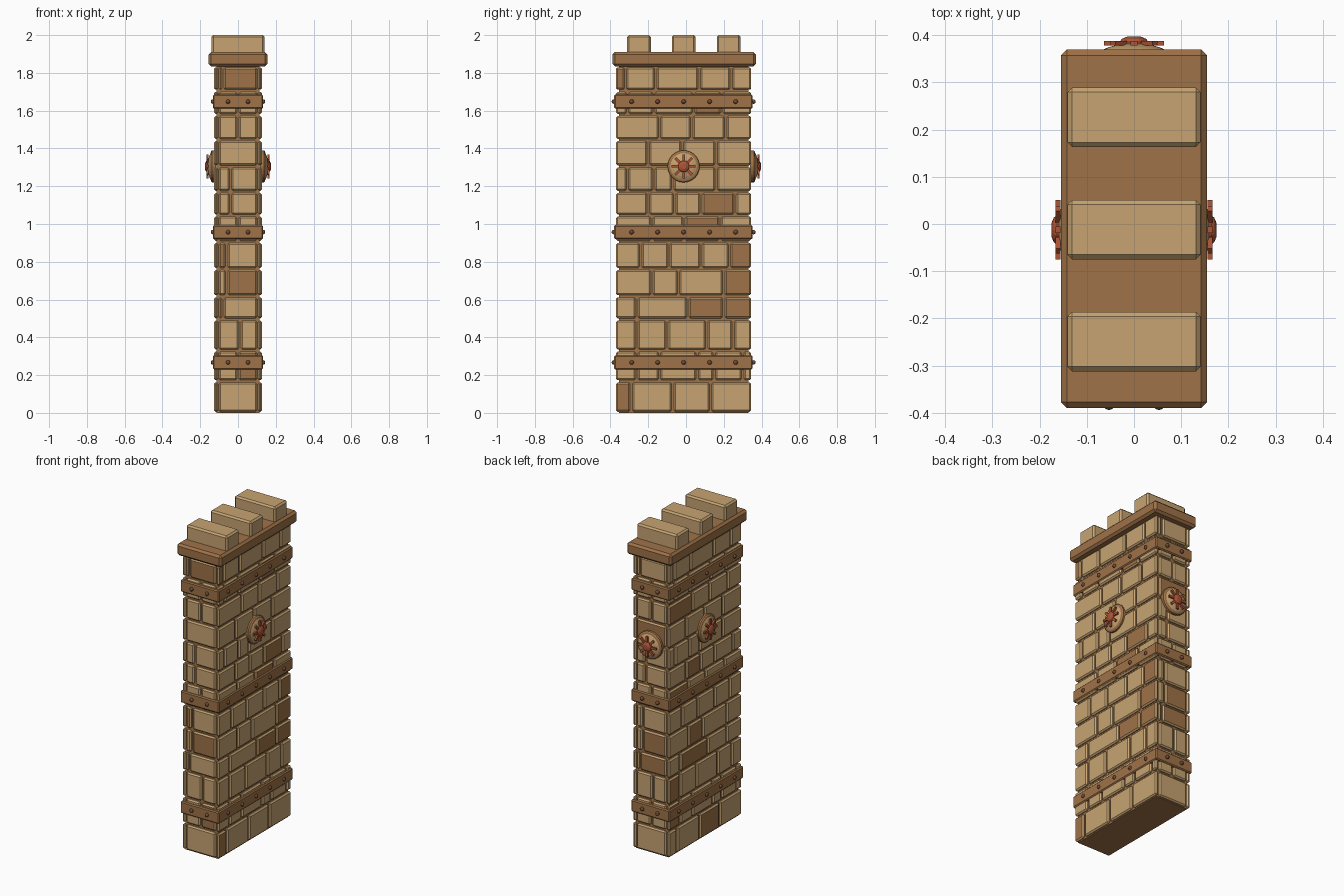
import bpy
import bmesh
import math
from mathutils import Matrix, Vector

old = bpy.data.objects.get("Cube")
if old:
    bpy.data.objects.remove(old, do_unlink=True)


def material(name, colour):
    mat = bpy.data.materials.new(name)
    mat.use_nodes = True
    mat.diffuse_color = (*colour, 1)
    bsdf = mat.node_tree.nodes["Principled BSDF"]
    bsdf.inputs["Base Color"].default_value = (*colour, 1)
    bsdf.inputs["Roughness"].default_value = 0.9
    return mat


TAN = material("tan stone", (0.57, 0.37, 0.17))
BROWN = material("brown stone", (0.35, 0.17, 0.065))
RIVET = material("dark rivet", (0.17, 0.075, 0.035))
RUST = material("rust metal", (0.42, 0.09, 0.035))


def finish(name, bm, *mats):
    mesh = bpy.data.meshes.new(name)
    bmesh.ops.recalc_face_normals(bm, faces=bm.faces[:])
    bm.to_mesh(mesh)
    bm.free()
    for mat in mats:
        mesh.materials.append(mat)
    obj = bpy.data.objects.new(name, mesh)
    bpy.context.collection.objects.link(obj)
    return obj


def block(bm, low, high, bevel=0.0, mat=0):
    """Add a chamfered box between two corners."""
    low, high = Vector(low), Vector(high)
    size = Matrix.Diagonal((*(high - low), 1))
    verts = bmesh.ops.create_cube(
        bm, size=1, matrix=Matrix.Translation((low + high) / 2) @ size)["verts"]
    for face in {f for v in verts for f in v.link_faces}:
        face.material_index = mat
    if bevel:
        edges = list({e for v in verts for e in v.link_edges})
        bmesh.ops.bevel(bm, geom=edges, offset=bevel, segments=1,
                        affect="EDGES", clamp_overlap=True)


# Main dimensions
HALF_X = 0.127
FRONT, BACK = -0.37, 0.345
MID_Y = (FRONT + BACK) / 2
SLAB = 0.021
GAP = 0.006
COURSES = [0, 0.167, 0.33, 0.495, 0.617, 0.762, 0.905, 1.045, 1.17,
           1.305, 1.445, 1.577, 1.705, 1.835]

# Brick joints per course, in hundredths along the wall
SIDE_JOINTS = [(-29, -7, 13), (-26, -14, 6, 15, 30), (-26, -10, 11, 25),
               (-26, 1, 20), (-18, -4, 20), (-24, -9, 8, 23), (-18, -1, 18),
               (-20, -6, 8, 26), (-31, -17, -7, 16), (-20, -2, 16),
               (-14, 3, 21), (-31, -17, 4, 19), (-32, -16, 7, 24)]
END_JOINTS = [(), (0,), (1,), (-8,), (-6,), (-6,), (0,), (-4,), (-4,), (),
              (0,), (0,), (-8,)]

# Brown bricks, as course and a point inside the brick
BROWN_RIGHT = [(0, -33), (3, 10), (3, 28), (4, 28), (5, 28), (6, 10),
               (7, 17), (11, 11), (12, -35)]
BROWN_LEFT = [(0, 2), (1, 31), (2, 31), (3, 21), (4, 5), (6, 20), (7, 12),
              (10, 25)]
BROWN_FRONT = [(1, 4), (4, 4), (5, -8), (12, 4)]
BROWN_BACK = [(3, -8), (4, -8), (9, 0)]


def brick_wall(name, joints, browns, start, end, box, flip=False):
    """Lay every course of one wall; box maps a span to two corners."""
    bm = bmesh.new()
    for row, cuts in enumerate(joints):
        cuts = [c / 100 for c in cuts]
        if flip:
            cuts = [start + end - c for c in reversed(cuts)]
        stops = [start - GAP] + cuts + [end + GAP]
        for a, b in zip(stops, stops[1:]):
            brown = any(r == row and a < p / 100 < b for r, p in browns)
            low, high = box(a + GAP, b - GAP)
            block(bm, (*low, COURSES[row] + GAP),
                  (*high, COURSES[row + 1] - GAP), 0.008, int(brown))
    return finish(name, bm, TAN, BROWN)


inner = HALF_X - SLAB
brick_wall("right_wall_bricks", SIDE_JOINTS, BROWN_RIGHT, FRONT, BACK,
           lambda a, b: ((inner, a), (HALF_X, b)))
brick_wall("left_wall_bricks", SIDE_JOINTS, BROWN_LEFT, FRONT, BACK,
           lambda a, b: ((-HALF_X, a), (-inner, b)), True)
end = inner - GAP
brick_wall("front_wall_bricks", END_JOINTS, BROWN_FRONT, -end, end,
           lambda a, b: ((a, FRONT), (b, FRONT + 0.03)))
brick_wall("back_wall_bricks", END_JOINTS, BROWN_BACK, -end, end,
           lambda a, b: ((a, BACK - 0.03), (b, BACK)), True)

# Mortar core
bm = bmesh.new()
block(bm, (0.014 - HALF_X, FRONT + 0.014, 0),
      (HALF_X - 0.014, BACK - 0.014, 1.86))
finish("mortar_core", bm, BROWN)

# Cap slab and the three blocks on it
bm = bmesh.new()
block(bm, (-0.155, -0.39, 1.835), (0.155, 0.37, 1.91), 0.013)
finish("cap_slab", bm, BROWN)
bm = bmesh.new()
for y in (-0.249, -0.012, 0.226):
    block(bm, (-0.141, y - 0.063, 1.9), (0.141, y + 0.063, 2.0), 0.01)
finish("top_blocks", bm, TAN)

# Bands with rivets
for label, z in (("lower", 0.267), ("middle", 0.957), ("upper", 1.648)):
    bm = bmesh.new()
    block(bm, (-0.133, FRONT - 0.01, z - 0.037),
          (0.133, BACK + 0.008, z + 0.037), 0.006)
    finish(label + "_band", bm, BROWN)
    spots = [(s * 0.133, MID_Y + i * 0.1375)
             for s in (-1, 1) for i in range(-2, 3)]
    spots += [(x, y) for x in (-0.053, 0.053)
              for y in (FRONT - 0.012, BACK + 0.012)]
    bm = bmesh.new()
    for x, y in spots:
        bmesh.ops.create_uvsphere(bm, u_segments=10, v_segments=6, radius=0.012,
                                  matrix=Matrix.Translation((x, y, z)))
    finish(label + "_band_rivets", bm, RIVET)


def lathe(bm, profile, sides, rim=None):
    """Revolve (radius, height) points; faces outside rim get slot 1."""
    rings = [[bm.verts.new((r * math.cos(t), r * math.sin(t), h))
              for t in (math.tau * i / sides for i in range(sides))]
             for r, h in profile]
    for (r, _), lo, hi in zip(profile, rings, rings[1:]):
        for i in range(sides):
            j = (i + 1) % sides
            face = bm.faces.new((lo[i], lo[j], hi[j], hi[i]))
            face.material_index = int(rim is not None and r > rim)
    bm.faces.new(rings[-1])


def medallion(label, matrix):
    bm = bmesh.new()
    lathe(bm, [(0.085, -0.01), (0.085, 0.01), (0.079, 0.016), (0.07, 0.018),
               (0.055, 0.025), (0.03, 0.032)], 24, 0.071)
    disc = finish(label + "_medallion_disc", bm, TAN, BROWN)
    # Eight spokes
    bm = bmesh.new()
    for i in range(8):
        before = set(bm.verts)
        block(bm, (0.01, -0.007, 0.029), (0.063, 0.007, 0.039))
        new = [v for v in bm.verts if v not in before]
        bmesh.ops.rotate(bm, verts=new, cent=(0, 0, 0),
                         matrix=Matrix.Rotation(i * math.tau / 8, 3, "Z"))
    star = finish(label + "_medallion_spokes", bm, RUST)
    # Domed hub
    bm = bmesh.new()
    lathe(bm, [(0.031, 0.026), (0.031, 0.036), (0.026, 0.043),
               (0.014, 0.048)], 16)
    hub = finish(label + "_medallion_hub", bm, RUST)
    for obj in (disc, star, hub):
        obj.matrix_world = matrix


quarter = math.pi / 2
HEIGHT = 1.305
medallion("right", Matrix.Translation((HALF_X, MID_Y, HEIGHT))
          @ Matrix.Rotation(quarter, 4, "Y"))
medallion("left", Matrix.Translation((-HALF_X, MID_Y, HEIGHT))
          @ Matrix.Rotation(-quarter, 4, "Y"))
medallion("back", Matrix.Translation((0, BACK + 0.004, HEIGHT))
          @ Matrix.Rotation(-quarter, 4, "X"))
